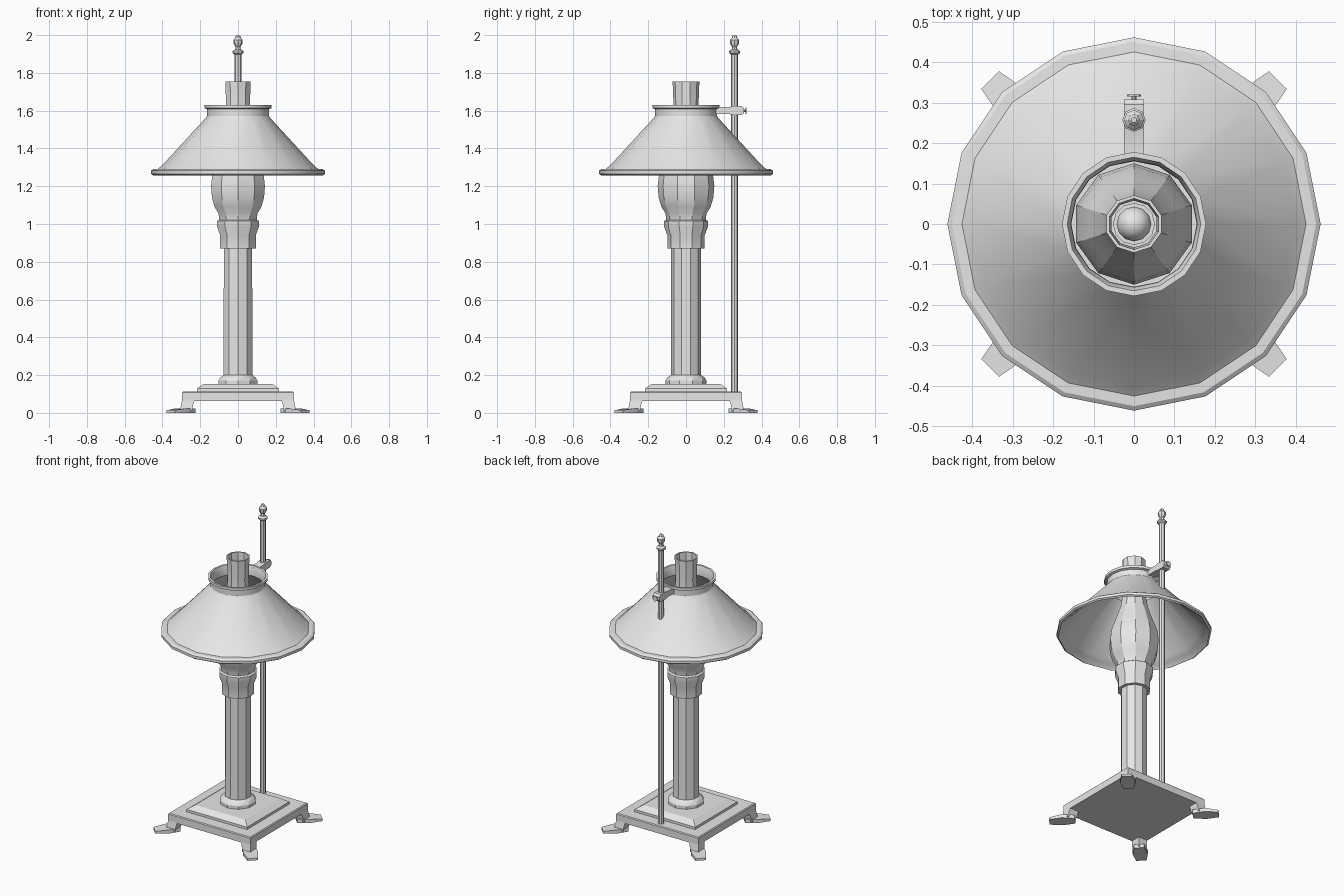
import bpy, bmesh, math
from mathutils import Matrix, Vector

if "Cube" in bpy.data.objects:
    bpy.data.objects.remove(bpy.data.objects["Cube"])

grey = bpy.data.materials.new("light_grey")
grey.diffuse_color = (0.8, 0.8, 0.8, 1)
grey.use_nodes = True
grey.node_tree.nodes["Principled BSDF"].inputs["Base Color"].default_value = grey.diffuse_color


def finish(bm, name):
    bmesh.ops.recalc_face_normals(bm, faces=bm.faces)
    mesh = bpy.data.meshes.new(name)
    bm.to_mesh(mesh)
    bm.free()
    mesh.materials.append(grey)
    ob = bpy.data.objects.new(name, mesh)
    bpy.context.collection.objects.link(ob)
    bpy.context.view_layer.objects.active = ob
    ob.select_set(True)
    bpy.ops.object.shade_smooth_by_angle(angle=math.radians(30))
    ob.select_set(False)
    return ob


def lathe(name, profile, sides, closed=False, start=90, centre=(0, 0, 0), axis='Z'):
    """Revolve (radius, height) points; closed profiles make a hollow shell."""
    bm = bmesh.new()
    rings = []
    for r, h in profile:
        ring = []
        for i in range(sides):
            a = math.radians(start) + math.tau * i / sides
            ring.append(bm.verts.new((r * math.cos(a), r * math.sin(a), h)))
        rings.append(ring)
    pairs = list(zip(rings, rings[1:]))
    if closed:
        pairs.append((rings[-1], rings[0]))
    else:
        bm.faces.new(rings[0])
        bm.faces.new(rings[-1])
    for lo, hi in pairs:
        for i in range(sides):
            j = (i + 1) % sides
            bm.faces.new((lo[i], lo[j], hi[j], hi[i]))
    if axis == 'Y':
        bm.transform(Matrix.Rotation(-math.pi / 2, 4, 'X'))
    bm.transform(Matrix.Translation(centre))
    return finish(bm, name)


def square_stack(name, profile):
    return lathe(name, [(h * math.sqrt(2), z) for h, z in profile], 4, start=45)


def loft(name, bottom, top):
    """Solid between two matching polygons."""
    bm = bmesh.new()
    a = [bm.verts.new(p) for p in bottom]
    b = [bm.verts.new(p) for p in top]
    bm.faces.new(a)
    bm.faces.new(b)
    for i in range(len(a)):
        j = (i + 1) % len(a)
        bm.faces.new((a[i], a[j], b[j], b[i]))
    return finish(bm, name)


# Stepped square base
square_stack("base_plate", [(0.297, 0.062), (0.297, 0.107), (0.292, 0.112)])
square_stack("base_step", [(0.218, 0.11), (0.218, 0.128), (0.182, 0.153)])

# Four corner legs with splayed toes
for k in range(4):
    turn = Matrix.Rotation(math.pi / 2 * k, 4, 'Z')

    def block(x0, x1, z):
        return [turn @ Vector(p) for p in
                ((x0, x0, z), (x1, x0, z), (x1, x1, z), (x0, x1, z))]

    loft(f"leg_{k + 1}", block(0.245, 0.307, 0.008), block(0.232, 0.297, 0.065))
    diag = turn @ Matrix.Rotation(math.pi / 4, 4, 'Z')
    outline = ((0.35, 0.03), (0.425, 0.045), (0.503, 0.031),
               (0.503, -0.031), (0.425, -0.045), (0.35, -0.03))
    loft(f"toe_{k + 1}",
         [diag @ Vector((d, w, 0)) for d, w in outline],
         [diag @ Vector((d, w, 0.014 if d > 0.5 else 0.024)) for d, w in outline])

# Ten-sided column with a foot moulding
lathe("column", [(0.108, 0.15), (0.108, 0.172), (0.098, 0.188),
                 (0.08, 0.2), (0.079, 0.88)], 10)

# Burner collar
lathe("burner_collar", [(0.075, 0.87), (0.099, 0.87), (0.099, 0.94),
                        (0.116, 0.985), (0.116, 1.015), (0.106, 1.022),
                        (0.09, 1.022)], 10)
lathe("burner", [(0.052, 1.01), (0.052, 1.06), (0.043, 1.06), (0.043, 1.1),
                 (0.037, 1.122), (0.022, 1.137), (0.006, 1.142)], 12)

# Hollow glass chimney, swelling above the collar
chimney = [(0.105, 1.02), (0.108, 1.055), (0.13, 1.09), (0.145, 1.14),
           (0.15, 1.2), (0.143, 1.26), (0.115, 1.34), (0.085, 1.43),
           (0.07, 1.52), (0.066, 1.63), (0.071, 1.755)]
lathe("chimney", chimney + [(r - 0.008, z) for r, z in reversed(chimney)],
      10, closed=True)

# Flared shade with rolled rim and top flange
shade = [(0.45, 1.258), (0.461, 1.265), (0.461, 1.282), (0.45, 1.29),
         (0.425, 1.291), (0.40, 1.312), (0.172, 1.56), (0.164, 1.572),
         (0.164, 1.608), (0.178, 1.613), (0.178, 1.63), (0.165, 1.63),
         (0.156, 1.605), (0.155, 1.568), (0.394, 1.303), (0.42, 1.28),
         (0.44, 1.27)]
lathe("shade", shade, 16, closed=True)

# Support rod with turned finial
ROD_Y = 0.257
lathe("support_rod", [(0.018, 0.105), (0.018, 1.91)], 8, centre=(0, ROD_Y, 0))
lathe("finial", [(0.02, 1.898), (0.029, 1.905), (0.029, 1.915), (0.015, 1.924),
                 (0.013, 1.938), (0.024, 1.955), (0.025, 1.975),
                 (0.015, 1.985), (0.013, 1.994), (0.007, 2.0)],
      8, centre=(0, ROD_Y, 0))

# Clamp arm from the flange to the rod, with rounded end
side = [(0.16, 1.582), (0.23, 1.582), (0.245, 1.577), (0.295, 1.577),
        (0.308, 1.588), (0.308, 1.612), (0.295, 1.624), (0.245, 1.624),
        (0.23, 1.619), (0.16, 1.619)]
loft("clamp_arm", [(-0.025, y, z) for y, z in side],
     [(0.025, y, z) for y, z in side])

# Thumb screw
lathe("screw_shaft", [(0.006, 0.3), (0.006, 0.318)], 8, centre=(0, 0, 1.6), axis='Y')
lathe("screw_head", [(0.017, 0.315), (0.017, 0.32)], 8, centre=(0, 0, 1.6), axis='Y')
